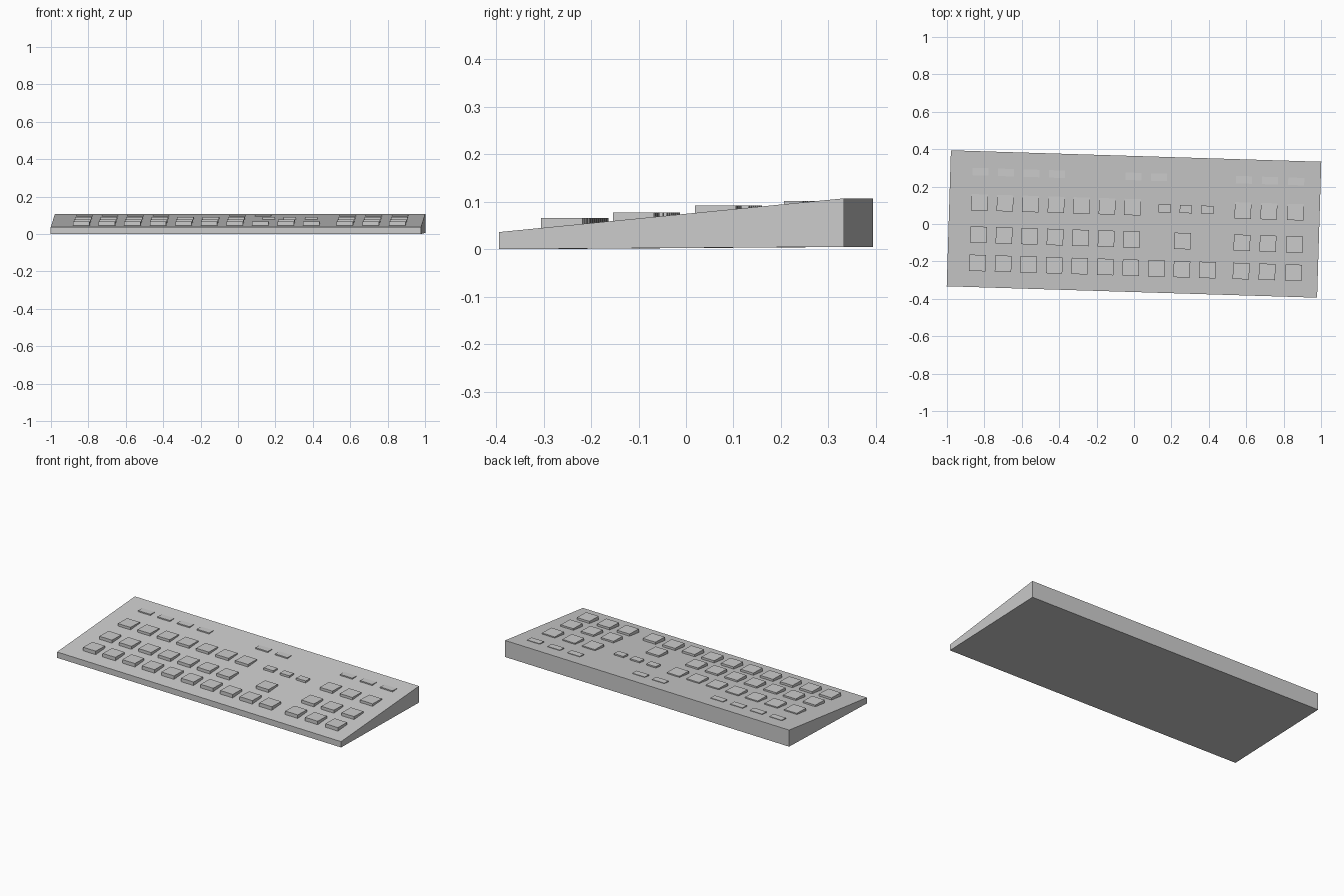
import bpy, bmesh, math
from mathutils import Matrix

if "Cube" in bpy.data.objects:
    bpy.data.objects.remove(bpy.data.objects["Cube"])

W, D = 1.981, 0.727          # case width and depth
TURN = Matrix.Rotation(-0.0308, 4, 'Z')   # whole keyboard sits slightly turned

grey = bpy.data.materials.new("light_grey")
grey.diffuse_color = (0.6, 0.6, 0.6, 1)
grey.use_nodes = True
grey.node_tree.nodes["Principled BSDF"].inputs["Base Color"].default_value = grey.diffuse_color


def finish(name, bm):
    bmesh.ops.recalc_face_normals(bm, faces=bm.faces)
    bm.transform(TURN)
    me = bpy.data.meshes.new(name)
    bm.to_mesh(me)
    bm.free()
    me.materials.append(grey)
    ob = bpy.data.objects.new(name, me)
    bpy.context.collection.objects.link(ob)


# wedge-shaped case: side profile extruded across the width
bm = bmesh.new()
profile = [(-D / 2, 0.0), (D / 2, 0.005), (D / 2, 0.107), (-D / 2, 0.036)]
side = bm.faces.new([bm.verts.new((-W / 2, y, z)) for y, z in profile])
ext = bmesh.ops.extrude_face_region(bm, geom=[side])
verts = [v for v in ext["geom"] if isinstance(v, bmesh.types.BMVert)]
bmesh.ops.translate(bm, verts=verts, vec=(W, 0, 0))
finish("case", bm)


def key_row(name, xs, y, top, w, d):
    """A row of flat-topped keys sunk into the sloping case."""
    bm = bmesh.new()
    h = 0.035
    for x in xs:
        m = Matrix.Translation((x, y, top - h / 2)) @ Matrix.Diagonal((w, d, h, 1))
        bmesh.ops.create_cube(bm, size=1, matrix=m)
    finish(name, bm)


cols = [-0.829 + 0.1365 * i for i in range(10)]
pad = [0.58, 0.719, 0.86]

key_row("front_row_keys", cols + pad, -0.234, 0.066, 0.088, 0.087)
key_row("second_row_keys", cols[:7] + [cols[8]] + pad, -0.083, 0.0775, 0.088, 0.087)
key_row("third_row_keys", cols[:7] + pad, 0.090, 0.0915, 0.088, 0.087)
key_row("small_keys", [0.162, 0.275, 0.389], 0.088, 0.0905, 0.066, 0.043)
key_row("back_row_keys", cols[:4] + cols[6:8] + pad, 0.254, 0.1015, 0.086, 0.040)
